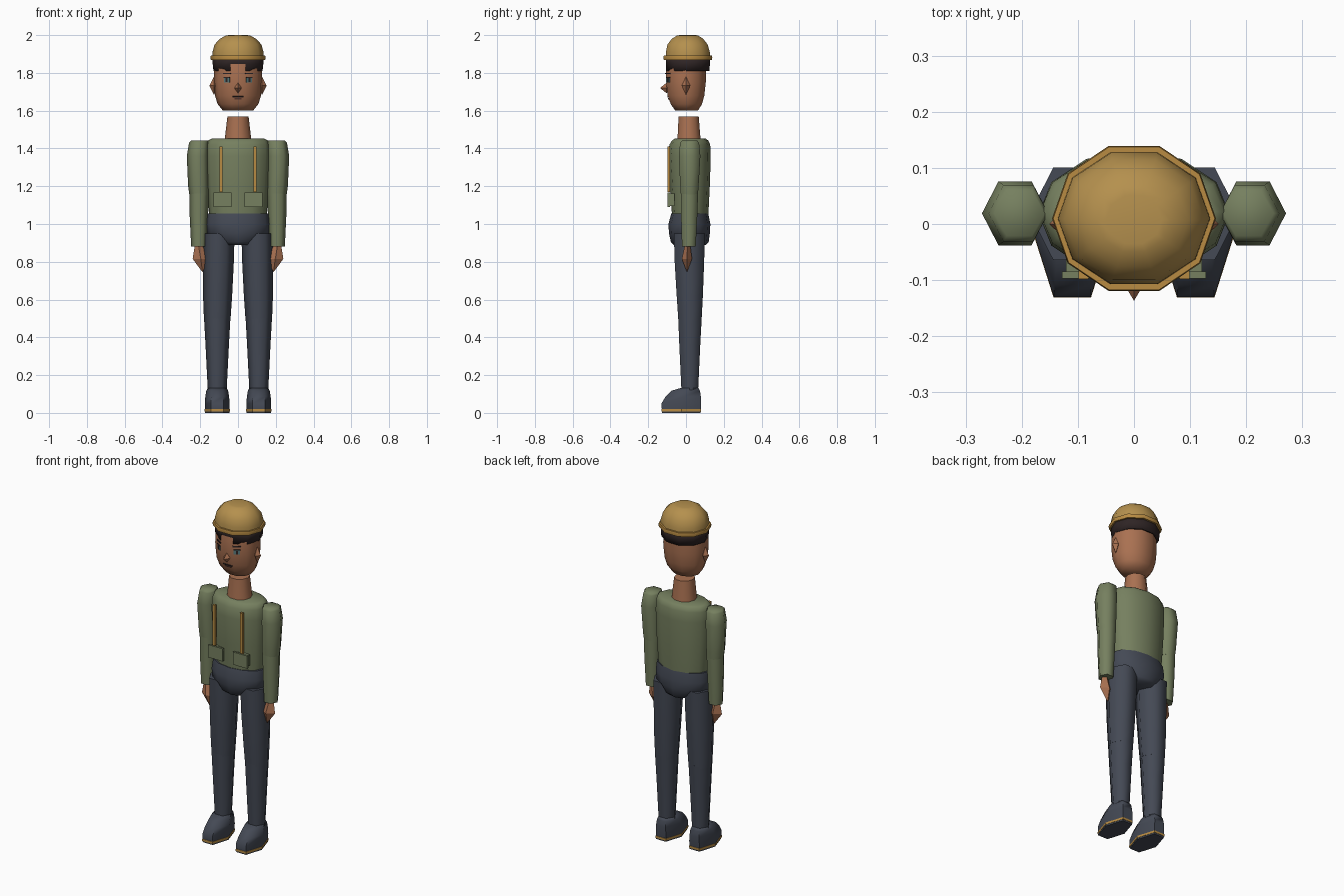
import bpy, bmesh, math
from mathutils import Vector

if "Cube" in bpy.data.objects:
    bpy.data.objects.remove(bpy.data.objects["Cube"])


def material(name, rgb):
    m = bpy.data.materials.new(name)
    m.use_nodes = True
    m.diffuse_color = (*rgb, 1)
    m.node_tree.nodes["Principled BSDF"].inputs["Base Color"].default_value = (*rgb, 1)
    return m


SKIN = material("skin", (.40, .165, .083))
SHIRT = material("olive_shirt", (.18, .215, .115))
NAVY = material("navy_cloth", (.058, .067, .09))
TAN = material("helmet_tan", (.46, .28, .076))
GOLD = material("gold_trim", (.48, .26, .055))
HAIR = material("dark_hair", (.028, .018, .018))
TEAL = material("teal_eye", (.10, .20, .21))
LIP = material("lip_brown", (.13, .05, .035))


def finish(name, bm, mat, angle):
    bmesh.ops.remove_doubles(bm, verts=bm.verts[:], dist=1e-5)
    bmesh.ops.recalc_face_normals(bm, faces=bm.faces[:])
    mesh = bpy.data.meshes.new(name)
    bm.to_mesh(mesh)
    bm.free()
    mesh.materials.append(mat)
    ob = bpy.data.objects.new(name, mesh)
    bpy.context.collection.objects.link(ob)
    bpy.ops.object.select_all(action='DESELECT')
    ob.select_set(True)
    bpy.context.view_layer.objects.active = ob
    if angle:
        bpy.ops.object.shade_smooth_by_angle(angle=math.radians(angle))
    return ob


def loft(name, rings, n, mat, angle=65, caps=True):
    """Skin elliptical rings (z, centre x, centre y, radius x, radius y)."""
    bm = bmesh.new()
    loops = []
    for z, cx, cy, rx, ry in rings:
        loops.append([bm.verts.new((cx + rx * math.cos(a), cy + ry * math.sin(a), z))
                      for a in (math.tau * i / n for i in range(n))])
    for lo, hi in zip(loops, loops[1:]):
        for i in range(n):
            j = (i + 1) % n
            bm.faces.new((lo[i], lo[j], hi[j], hi[i]))
    if caps:
        for ring, loop in ((rings[0], loops[0]), (rings[-1], loops[-1])):
            if ring[3] > 0:
                bm.faces.new(loop)
    return finish(name, bm, mat, angle)


def gem(name, c, half, mat):
    x, y, z = c
    return loft(name, [(z - half[2], x, y, 0, 0), (z, x, y, half[0], half[1]),
                       (z + half[2], x, y, 0, 0)], 4, mat, 0)


def box(name, c, size, mat):
    bm = bmesh.new()
    bmesh.ops.create_cube(bm, size=1)
    for v in bm.verts:
        v.co = Vector(v.co[i] * size[i] for i in range(3))
    ob = finish(name, bm, mat, 0)
    ob.location = c
    return ob


# Head and neck
head = loft("head", [(1.60, 0, .003, .08, .063), (1.635, 0, .002, .108, .087),
                     (1.68, 0, 0, .122, .102), (1.75, 0, 0, .128, .11),
                     (1.82, 0, 0, .127, .11), (1.885, 0, .005, .12, .105)], 10, SKIN)
loft("neck", [(1.43, 0, .016, .072, .066), (1.45, 0, .016, .07, .064),
              (1.57, 0, .014, .056, .056)], 10, SKIN)
gem("nose", (0, -.103, 1.72), (.02, .034, .028), SKIN)

# Hair band with a notch above the forehead
hair = loft("hair", [(1.81, 0, .01, .13, .121), (1.847, 0, .01, .134, .122),
                     (1.88, 0, .01, .135, .123)], 10, HAIR, caps=False)
bm = bmesh.new()
bm.from_mesh(hair.data)
notch = [f for f in bm.faces if f.normal.y < -.97 and f.calc_center_median().z < 1.84]
bmesh.ops.delete(bm, geom=notch, context='FACES')
bm.to_mesh(hair.data)
bm.free()
shell = hair.modifiers.new("thickness", 'SOLIDIFY')
shell.thickness = .012
shell.offset = -1

# Helmet dome and brim
loft("helmet_dome", [(1.88, 0, .01, .136, .124), (1.91, 0, .01, .135, .122),
                     (1.95, 0, .008, .124, .112), (1.98, 0, .008, .097, .088),
                     (1.997, 0, .008, .066, .06), (2.0, 0, .008, .05, .045)], 10, TAN)
loft("helmet_brim", [(1.868, 0, .01, .132, .122), (1.868, 0, .01, .144, .134),
                     (1.88, 0, .01, .146, .136), (1.891, 0, .01, .144, .134),
                     (1.891, 0, .01, .134, .123)], 10, GOLD, 40)


def on_face(name, x, z, w, h, mat, lift=.001):
    """Lay a thin plate on the front of the head."""
    hit, point, normal, _ = head.ray_cast(Vector((x, -1, z)), Vector((0, 1, 0)))
    ob = box(name, point + normal * lift, (w, .006, h), mat)
    ob.rotation_mode = 'QUATERNION'
    ob.rotation_quaternion = (-normal).to_track_quat('Y', 'Z')


bpy.context.view_layer.update()
on_face("upper_lip", 0, 1.674, .058, .006, HAIR)
on_face("lower_lip", 0, 1.664, .038, .007, LIP)

# Torso and pelvis
loft("torso", [(1.02, 0, .022, .148, .094), (1.06, 0, .022, .153, .097),
               (1.20, 0, .02, .163, .106), (1.36, 0, .018, .17, .113),
               (1.42, 0, .02, .168, .108), (1.442, 0, .022, .16, .096),
               (1.452, 0, .022, .14, .082)], 12, SHIRT)
loft("pelvis", [(.89, 0, .02, .08, .085), (.905, 0, .02, .11, .1),
                (.95, 0, .018, .165, .108), (1.0, 0, .018, .17, .111),
                (1.055, 0, .02, .165, .098)], 12, NAVY)

for side, s in (("left", 1), ("right", -1)):
    # Face details and ear
    on_face(side + "_eye", s * .058, 1.762, .034, .024, TEAL)
    on_face(side + "_pupil", s * .058, 1.762, .011, .02, HAIR, .003)
    on_face(side + "_upper_lid", s * .058, 1.776, .036, .004, HAIR, .002)
    on_face(side + "_eyebrow", s * .057, 1.797, .046, .007, HAIR, .002)
    gem(side + "_ear", (s * .127, 0, 1.732), (.024, .023, .048), SKIN)

    # Arm in two segments, and hand
    loft(side + "_upper_arm", [(1.15, s * .205, .018, .052, .052), (1.20, s * .208, .018, .056, .056),
                               (1.36, s * .212, .019, .059, .066), (1.43, s * .206, .019, .053, .058),
                               (1.442, s * .204, .019, .045, .046)], 6, SHIRT)
    loft(side + "_forearm", [(.88, s * .207, .015, .041, .042), (1.05, s * .207, .017, .049, .05),
                             (1.17, s * .206, .018, .052, .053)], 6, SHIRT)
    loft(side + "_hand", [(.745, s * .188, .005, 0, 0), (.815, s * .197, .005, .043, .027),
                          (.885, s * .209, .008, .02, .015)], 4, SKIN, 0)

    # Leg in two segments
    loft(side + "_thigh", [(.49, s * .11, .021, .07, .071), (.62, s * .108, .02, .077, .08),
                           (.80, s * .104, .018, .082, .09),
                           (.95, s * .102, .018, .084, .095)], 6, NAVY)
    loft(side + "_shin", [(.12, s * .11, .02, .05, .051), (.36, s * .11, .02, .062, .064),
                          (.505, s * .11, .021, .07, .072)], 6, NAVY)

    # Shoe with a gold welt above a dark sole
    loft(side + "_shoe", [(.016, s * .11, -.025, .065, .119), (.05, s * .11, -.025, .066, .121),
                          (.085, s * .11, -.015, .063, .108), (.117, s * .11, -.002, .058, .088),
                          (.131, s * .11, .018, .051, .056)], 6, NAVY)
    loft(side + "_welt", [(.008, s * .11, -.025, .067, .122),
                          (.02, s * .11, -.025, .067, .122)], 6, GOLD, 0)
    loft(side + "_sole", [(0, s * .11, -.025, .064, .118),
                          (.01, s * .11, -.025, .065, .12)], 6, NAVY, 0)

    # Chest strap and pouch
    box(side + "_strap", (s * .09, -.091, 1.29), (.018, .014, .24), GOLD)
    box(side + "_pocket", (s * .081, -.091, 1.128), (.095, .012, .075), SHIRT)
    box(side + "_pocket_backing", (s * .081, -.075, 1.128), (.08, .026, .065), SHIRT)
